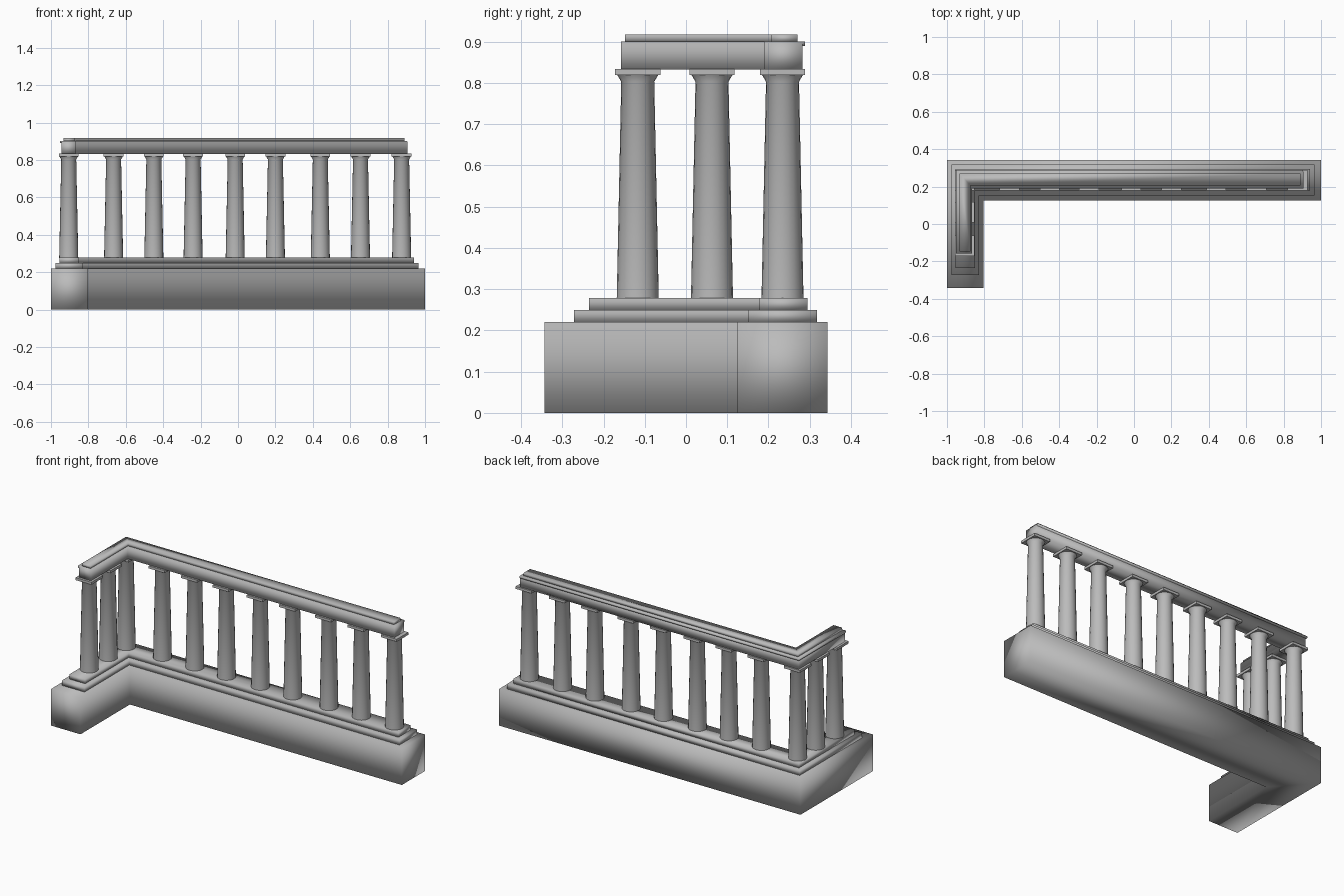
import bpy
import bmesh
import math

if "Cube" in bpy.data.objects:
    bpy.data.objects.remove(bpy.data.objects["Cube"], do_unlink=True)

stone = bpy.data.materials.new("grey stone")
stone.use_nodes = True
GREY = (0.5, 0.5, 0.5, 1)
stone.diffuse_color = GREY
stone.node_tree.nodes["Principled BSDF"].inputs["Base Color"].default_value = GREY


def finish(name, bm, sharp_angle=None):
    bmesh.ops.recalc_face_normals(bm, faces=bm.faces)
    mesh = bpy.data.meshes.new(name)
    bm.to_mesh(mesh)
    bm.free()
    mesh.materials.append(stone)
    obj = bpy.data.objects.new(name, mesh)
    bpy.context.collection.objects.link(obj)
    bpy.ops.object.select_all(action='DESELECT')
    obj.select_set(True)
    bpy.context.view_layer.objects.active = obj
    if sharp_angle is None:
        bpy.ops.object.shade_smooth()
    else:
        bpy.ops.object.shade_smooth_by_angle(angle=math.radians(sharp_angle))
    return obj


def corner_block(name, left, right, front, back, inner_x, inner_y, bottom, top):
    """L-shaped slab: a long back run with a short return at the left end."""
    outline = [(left, front), (inner_x, front), (inner_x, inner_y),
               (right, inner_y), (right, back), (left, back)]
    bm = bmesh.new()
    low = [bm.verts.new((x, y, bottom)) for x, y in outline]
    high = [bm.verts.new((x, y, top)) for x, y in outline]
    bm.faces.new(low[::-1])
    bm.faces.new(high)
    for i in range(len(outline)):
        j = (i + 1) % len(outline)
        bm.faces.new((low[i], low[j], high[j], high[i]))
    return finish(name, bm)


def column(name, x, y, sides=20):
    """Tapered shaft with a flared neck, revolved from a profile."""
    profile = [(0.051, 0.275), (0.040, 0.803), (0.050, 0.82)]
    bm = bmesh.new()
    rings = []
    for r, z in profile:
        rings.append([bm.verts.new((x + r * math.cos(math.tau * i / sides),
                                    y + r * math.sin(math.tau * i / sides), z))
                      for i in range(sides)])
    for a, b in zip(rings, rings[1:]):
        for i in range(sides):
            j = (i + 1) % sides
            bm.faces.new((a[i], a[j], b[j], b[i]))
    bm.faces.new(rings[0][::-1])
    bm.faces.new(rings[-1])
    return finish(name, bm, 40)


def capital(name, x, y):
    """Square plate on top of a column."""
    bm = bmesh.new()
    bmesh.ops.create_cube(bm, size=1)
    bmesh.ops.scale(bm, vec=(0.106, 0.11, 0.015), verts=bm.verts)
    bmesh.ops.translate(bm, vec=(x, y, 0.8265), verts=bm.verts)
    return finish(name, bm, 30)


# Plinth and two steps
corner_block("plinth", -1, 1, -0.343, 0.343, -0.805, 0.125, 0, 0.22)
corner_block("lower_step", -0.977, 0.965, -0.272, 0.318, -0.828, 0.152, 0.22, 0.25)
corner_block("upper_step", -0.955, 0.94, -0.235, 0.294, -0.85, 0.178, 0.25, 0.278)

# Columns along the back run, then the short return
row_x = [-0.905, -0.665, -0.45, -0.24, -0.015, 0.2, 0.44, 0.655, 0.875]
places = [(x, 0.234) for x in row_x] + [(-0.905, 0.063), (-0.905, -0.117)]
for n, (x, y) in enumerate(places, 1):
    column(f"column_{n}", x, y)
    capital(f"capital_{n}", x, y)

# Beam, thin outer lip and top rail
corner_block("beam", -0.945, 0.905, -0.158, 0.282, -0.865, 0.19, 0.833, 0.9)
corner_block("beam_lip", -0.952, 0.904, -0.157, 0.289, -0.866, 0.191, 0.89, 0.901)
corner_block("top_rail", -0.932, 0.89, -0.148, 0.27, -0.875, 0.207, 0.9, 0.917)
